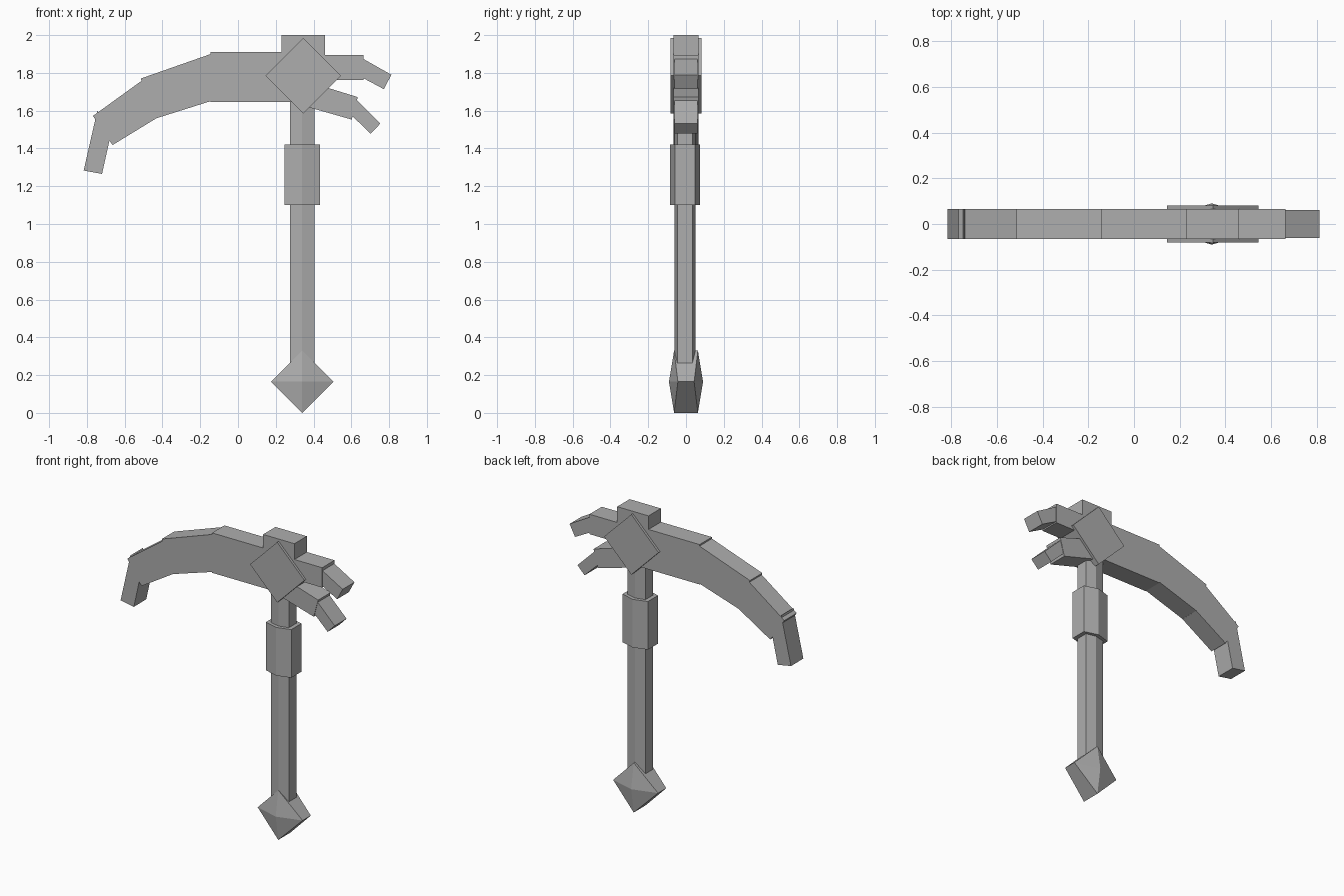
import bpy, bmesh

cube = bpy.data.objects.get("Cube")
if cube:
    bpy.data.objects.remove(cube, do_unlink=True)

grey = bpy.data.materials.new("plain_grey")
grey.use_nodes = True
color = (0.42, 0.42, 0.42, 1)
grey.diffuse_color = color
grey.node_tree.nodes["Principled BSDF"].inputs["Base Color"].default_value = color

AXIS_X = 0.34  # centre line of the shaft


def finish(name, bm):
    bmesh.ops.recalc_face_normals(bm, faces=bm.faces)
    mesh = bpy.data.meshes.new(name)
    bm.to_mesh(mesh)
    bm.free()
    mesh.materials.append(grey)
    obj = bpy.data.objects.new(name, mesh)
    bpy.context.collection.objects.link(obj)
    return obj


def prism(name, rings):
    """Close two matching rings of points into a solid."""
    bm = bmesh.new()
    a, b = [[bm.verts.new(p) for p in ring] for ring in rings]
    bm.faces.new(a)
    bm.faces.new(b)
    for i in range(len(a)):
        j = (i + 1) % len(a)
        bm.faces.new((a[i], a[j], b[j], b[i]))
    return finish(name, bm)


def slab(name, outline, half=0.065):
    """Front outline (x, z) given thickness in y."""
    prism(name, [[(x, y, z) for x, z in outline] for y in (-half, half)])


def box(name, x0, x1, z0, z1):
    slab(name, [(x0, z0), (x1, z0), (x1, z1), (x0, z1)])


def hex_rod(name, half_x, flat, apex, z0, z1):
    """Six-sided rod with ridges facing front and back."""
    yc = -0.006
    section = [(half_x, -flat), (half_x, flat), (0, apex),
               (-half_x, flat), (-half_x, -flat), (0, -apex)]
    prism(name, [[(AXIS_X + x, yc + y, z) for x, y in section] for z in (z0, z1)])


# Shaft and collar
hex_rod("shaft", 0.066, 0.04, 0.056, 0.17, 1.72)
hex_rod("collar", 0.093, 0.053, 0.08, 1.10, 1.42)

# Pommel: diamond rim, thicker at top and bottom, with a peak on both sides
bm = bmesh.new()
r, zc = 0.165, 0.165
rim = [(r, 0, 0.043), (0, r, 0.063), (-r, 0, 0.043), (0, -r, 0.063)]
sides = []
for s in (-1, 1):
    ring = [bm.verts.new((AXIS_X + x, s * d, zc + z)) for x, z, d in rim]
    peak = bm.verts.new((AXIS_X, s * 0.09, zc))
    for i in range(4):
        bm.faces.new((ring[i], ring[(i + 1) % 4], peak))
    sides.append(ring)
for i in range(4):
    j = (i + 1) % 4
    bm.faces.new((sides[0][i], sides[0][j], sides[1][j], sides[1][i]))
finish("pommel", bm)

# Head centre
box("head_block", 0.23, 0.46, 1.68, 2.0)
box("blade_root", -0.145, 0.38, 1.645, 1.91)
cx, cz, h = 0.345, 1.785, 0.2
slab("diamond_plate", [(cx - h, cz), (cx, cz - h), (cx + h, cz), (cx, cz + h)], 0.081)

# Long curved blade
slab("blade_middle", [(-0.13, 1.905), (-0.515, 1.77), (-0.447, 1.555), (-0.13, 1.655)])
slab("blade_outer", [(-0.505, 1.762), (-0.768, 1.572), (-0.664, 1.418), (-0.435, 1.558)])
slab("blade_tip", [(-0.745, 1.6), (-0.817, 1.283), (-0.72, 1.265), (-0.67, 1.49)])

# Two short claws
box("upper_claw", 0.4, 0.664, 1.763, 1.895)
slab("upper_claw_tip", [(0.63, 1.897 - 0.004), (0.812, 1.79), (0.772, 1.714), (0.63, 1.79)], 0.062)
slab("lower_claw", [(0.38, 1.75), (0.634, 1.672), (0.602, 1.553), (0.36, 1.622)])
slab("lower_claw_tip", [(0.612, 1.672), (0.754, 1.532), (0.702, 1.478), (0.58, 1.596)], 0.062)
